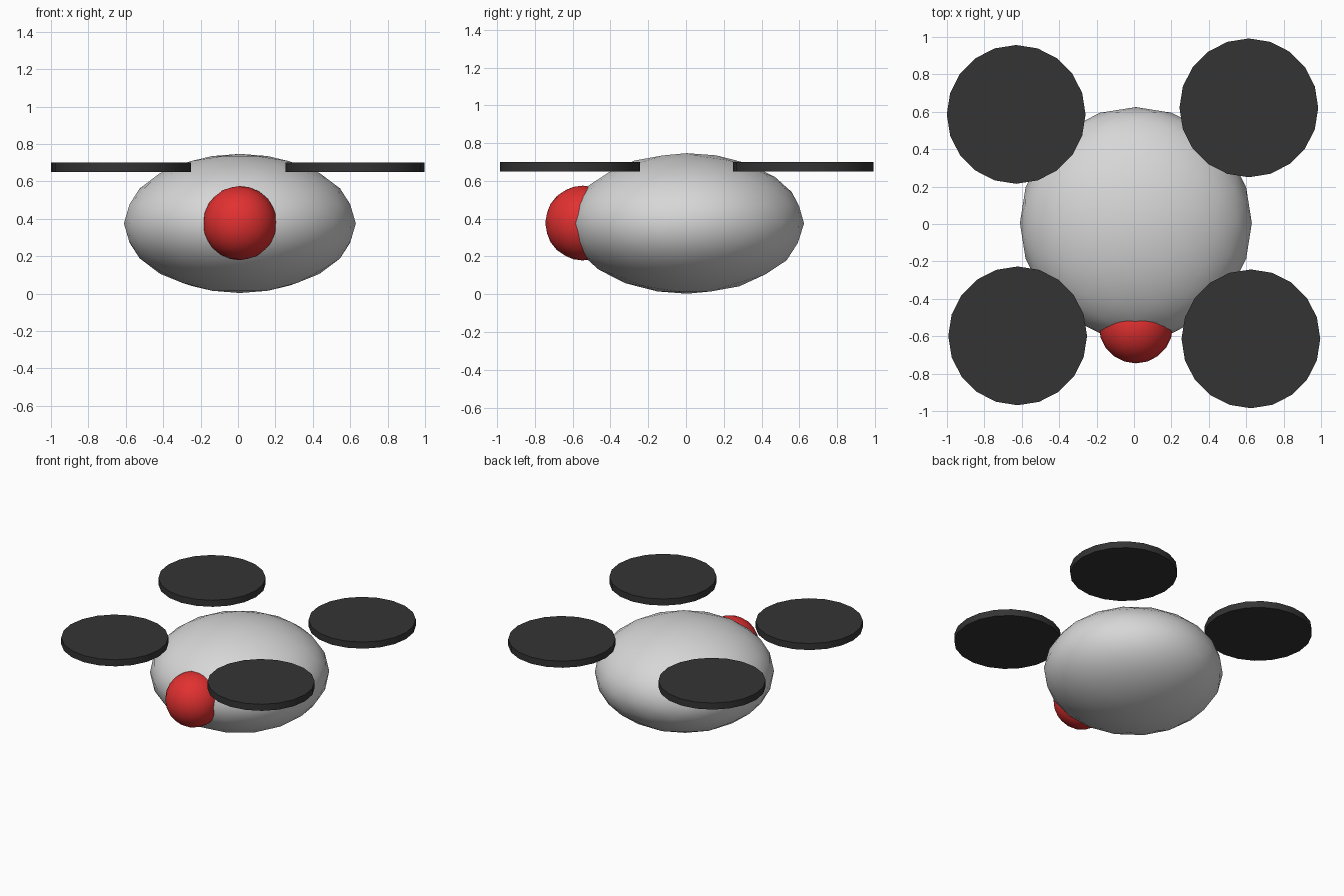
import bpy
from math import radians

cube = bpy.data.objects.get("Cube")
if cube:
    bpy.data.objects.remove(cube, do_unlink=True)


def material(name, colour):
    mat = bpy.data.materials.new(name)
    mat.use_nodes = True
    mat.diffuse_color = (*colour, 1)
    mat.node_tree.nodes["Principled BSDF"].inputs["Base Color"].default_value = (*colour, 1)
    return mat


light_grey = material("light_grey", (0.68, 0.68, 0.68))
charcoal = material("charcoal", (0.034, 0.034, 0.034))
red = material("red", (0.76, 0.03, 0.03))


def finish(name, mat):
    obj = bpy.context.object
    obj.name = obj.data.name = name
    obj.data.materials.append(mat)
    bpy.ops.object.shade_smooth_by_angle(angle=radians(35))
    return obj


def ball(name, centre, radius, squash, turn, mat):
    bpy.ops.mesh.primitive_ico_sphere_add(subdivisions=3, radius=radius, location=centre,
                                          rotation=(0, 0, radians(turn)))
    bpy.context.object.scale.z = squash
    finish(name, mat)


# Flattened body and the round nose set into its front
ball("body", (0.01, 0.005, 0.375), 0.62, 0.6, 90, light_grey)
ball("nose", (0.01, -0.547, 0.377), 0.198, 1, 0, red)

# Four thin rotor discs, each placed slightly unevenly
rotors = {
    "front_right_rotor": (-0.622, -0.598),
    "front_left_rotor": (0.625, -0.614),
    "back_right_rotor": (-0.63, 0.586),
    "back_left_rotor": (0.614, 0.621),
}
for name, (x, y) in rotors.items():
    bpy.ops.mesh.primitive_cylinder_add(vertices=20, radius=0.371, depth=0.05,
                                        location=(x, y, 0.675))
    finish(name, charcoal)
